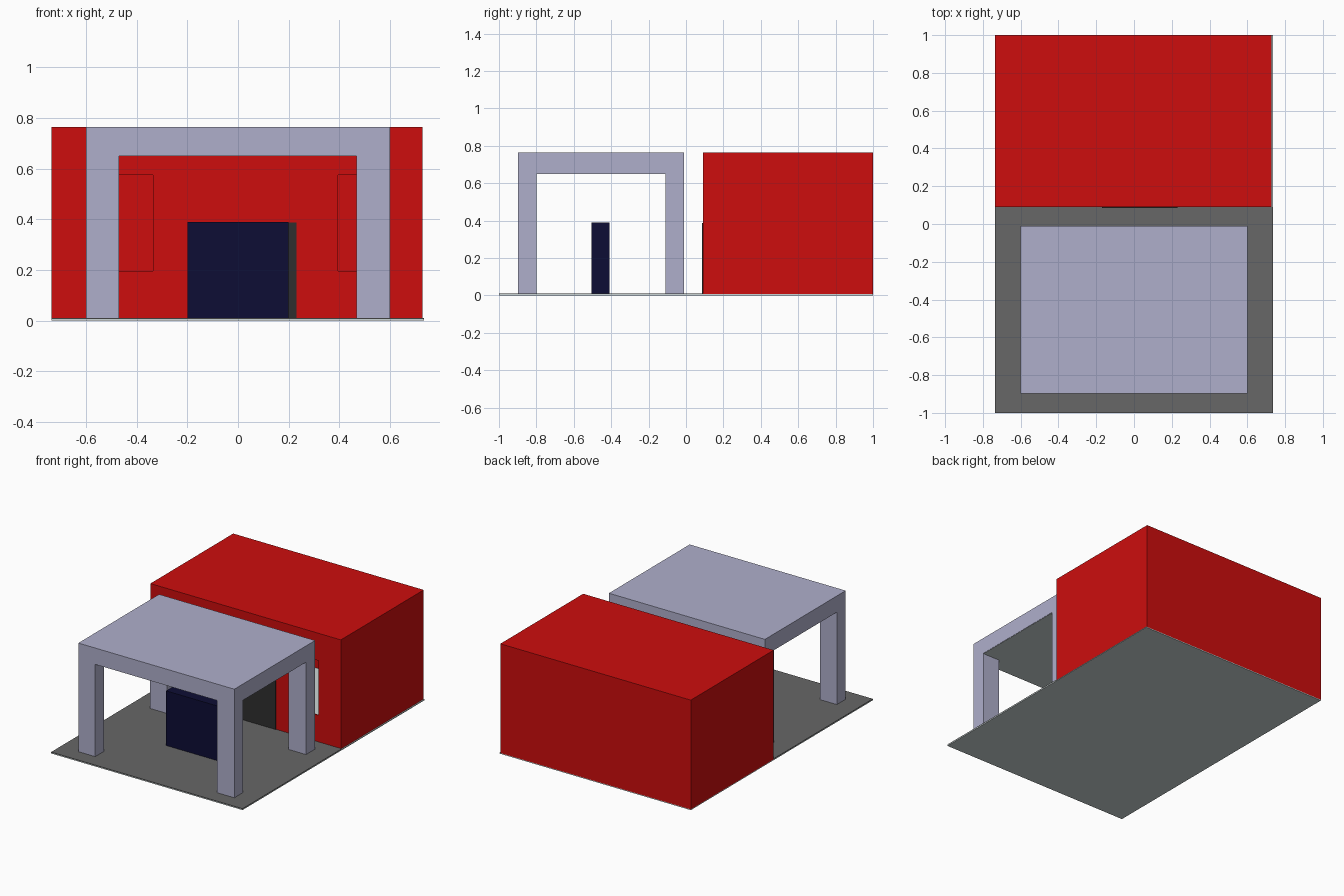
import bpy
import bmesh
from mathutils import Vector

cube = bpy.data.objects.get("Cube")
if cube:
    bpy.data.objects.remove(cube, do_unlink=True)


def material(name, r, g, b):
    mat = bpy.data.materials.new(name)
    mat.use_nodes = True
    mat.diffuse_color = (r, g, b, 1)
    bsdf = next(n for n in mat.node_tree.nodes if n.type == 'BSDF_PRINCIPLED')
    bsdf.inputs["Base Color"].default_value = (r, g, b, 1)
    return mat


red = material("red wall", 0.61, 0.004, 0.004)
lavender = material("lavender canopy", 0.43, 0.43, 0.6)
asphalt = material("grey asphalt", 0.135, 0.135, 0.135)
pale = material("pale concrete", 0.6, 0.67, 0.67)
navy = material("navy pump", 0.004, 0.004, 0.035)
dark = material("dark door", 0.028, 0.028, 0.028)


def box(name, xs, ys, zs, mat):
    """Axis-aligned box from its extents."""
    bm = bmesh.new()
    bmesh.ops.create_cube(bm, size=1)
    spans = (xs, ys, zs)
    for v in bm.verts:
        v.co = Vector([a + (b - a) * (c + 0.5) for c, (a, b) in zip(v.co, spans)])
    mesh = bpy.data.meshes.new(name)
    bm.to_mesh(mesh)
    bm.free()
    mesh.materials.append(mat)
    obj = bpy.data.objects.new(name, mesh)
    bpy.context.collection.objects.link(obj)
    return obj


# Ground slab with the asphalt forecourt on top
WEST, EAST, FRONT, BACK = -0.737, 0.728, 0.09, 1.0
FLOOR, TOP, WALL = 0.006, 0.765, 0.008
box("base_slab", (-0.737, 0.735), (-1, BACK), (0, FLOOR), pale)
box("forecourt", (-0.737, 0.735), (-1, FRONT), (FLOOR, 0.01), asphalt)

# Hollow shop: roof, back and side walls
box("shop_roof", (WEST, EAST), (FRONT, BACK), (TOP - WALL, TOP), red)
box("shop_back_wall", (WEST, EAST), (BACK - WALL, BACK), (FLOOR, TOP - WALL), red)
box("shop_right_wall", (WEST, WEST + WALL), (FRONT, BACK - WALL), (FLOOR, TOP - WALL), red)
box("shop_left_wall", (EAST - WALL, EAST), (FRONT, BACK - WALL), (FLOOR, TOP - WALL), red)

# Front wall with two open windows
wall_y = (FRONT, FRONT + WALL)
SILL, HEAD = 0.195, 0.575
windows = ((-0.497, -0.335), (0.395, 0.557))
inner = (WEST + WALL, EAST - WALL)
box("front_wall_below_windows", inner, wall_y, (FLOOR, SILL), red)
box("front_wall_above_windows", inner, wall_y, (HEAD, TOP - WALL), red)
edges = [inner[0], *windows[0], *windows[1], inner[1]]
for i in range(0, len(edges), 2):
    box("front_wall_pier", (edges[i], edges[i + 1]), wall_y, (SILL, HEAD), red)

# Shop door
box("shop_door", (-0.17, 0.23), (FRONT - 0.004, FRONT), (0.01, 0.387), dark)

# Canopy on four square pillars
box("canopy_roof", (-0.6, 0.6), (-0.897, -0.01), (0.652, TOP), lavender)
box("canopy_ceiling", (-0.598, 0.598), (-0.895, -0.012), (0.65, 0.652), pale)
for side, xs in (("right", (-0.6, -0.47)), ("left", (0.467, 0.6))):
    for place, ys in (("front", (-0.897, -0.8)), ("back", (-0.11, -0.01))):
        box(f"{place}_{side}_pillar", xs, ys, (0.01, 0.652), lavender)

# Fuel pump
box("fuel_pump", (-0.2, 0.2), (-0.505, -0.41), (0.01, 0.39), navy)
